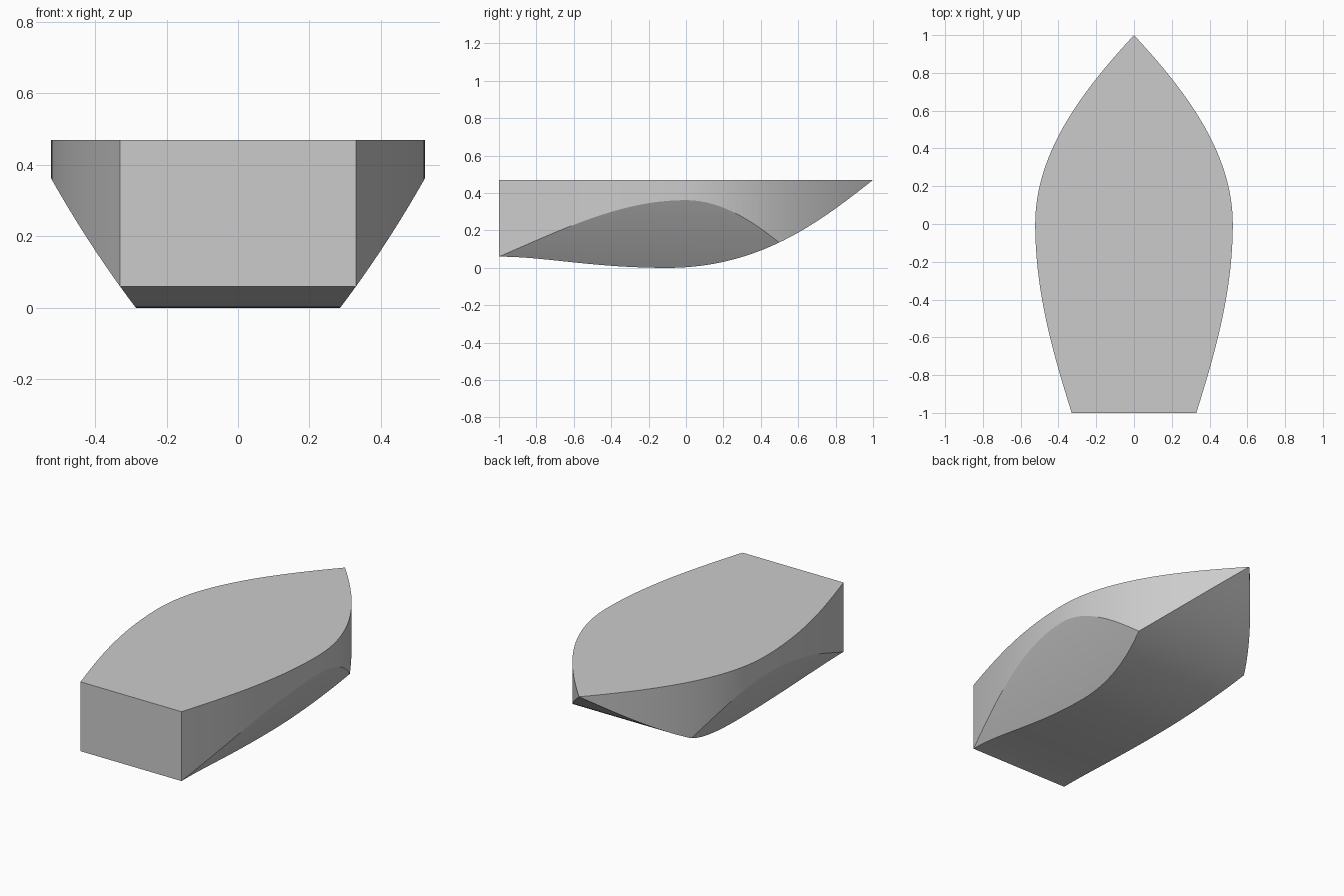
import bpy, bmesh, math
from mathutils import Vector
from mathutils.geometry import interpolate_bezier

if "Cube" in bpy.data.objects:
    bpy.data.objects.remove(bpy.data.objects["Cube"])

grey = bpy.data.materials.new("light grey")
grey.diffuse_color = (0.6, 0.6, 0.6, 1)
grey.use_nodes = True
grey.node_tree.nodes["Principled BSDF"].inputs["Base Color"].default_value = grey.diffuse_color


def curve(p0, h0, h1, p1, n=40):
    """Sampled Bezier arc as (a, b) pairs."""
    pts = interpolate_bezier(*[Vector((*p, 0)) for p in (p0, h0, h1, p1)], n)
    return [(p.x, p.y) for p in pts]


def prism(name, outline, place, depth):
    """Extrude a closed 2D outline; place(a, b, d) maps it to 3D."""
    bm = bmesh.new()
    near = [bm.verts.new(place(a, b, -depth)) for a, b in outline]
    far = [bm.verts.new(place(a, b, depth)) for a, b in outline]
    bm.faces.new(near)
    bm.faces.new(far[::-1])
    n = len(outline)
    for i in range(n):
        j = (i + 1) % n
        bm.faces.new((near[i], far[i], far[j], near[j]))
    bmesh.ops.recalc_face_normals(bm, faces=bm.faces)
    mesh = bpy.data.meshes.new(name)
    bm.to_mesh(mesh)
    bm.free()
    mesh.materials.append(grey)
    obj = bpy.data.objects.new(name, mesh)
    bpy.context.collection.objects.link(obj)
    return obj


def mirrored(half):
    """Close a right-hand half outline across x = 0."""
    return half + [(-x, y) for x, y in reversed(half) if x > 1e-6]


# Deck plan: pointed bow, widest amidships, flat stern
plan = curve((0, 1), (0.24, 0.74), (0.523, 0.40), (0.523, 0)) + \
    curve((0.523, 0), (0.523, -0.36), (0.43, -0.68), (0.33, -1))[1:]
hull = prism("boat_hull", mirrored(plan), lambda a, b, d: (a, b, d), 1)

# Side profile: flat deck and rockered bottom rising to the bow
keel = curve((-1, 0.06), (-0.75, 0.06), (-0.5, 0), (-0.1, 0)) + \
    curve((-0.1, 0), (0.4, 0), (0.72, 0.25), (1, 0.47))[1:]
side = [(-1.2, 0.47), (-1.2, 0.06)] + keel
side_cutter = prism("side_profile_cutter", side, lambda a, b, d: (d, a, b), 1.5)

# Cross-section: flared bilge panels
bilge = [(0.242, -0.05)] + curve((0.286, 0), (0.36, 0.098), (0.44, 0.215), (0.523, 0.362), 16) + \
    [(0.70, 0.68)]
section_cutter = prism("section_cutter", mirrored(bilge), lambda a, b, d: (a, d, b), 1.5)

# Intersect the three profiles
bpy.context.view_layer.objects.active = hull
hull.select_set(True)
for cutter in (side_cutter, section_cutter):
    mod = hull.modifiers.new("shape", 'BOOLEAN')
    mod.operation = 'INTERSECT'
    mod.solver = 'EXACT'
    mod.object = cutter
    bpy.ops.object.modifier_apply(modifier=mod.name)
    bpy.data.objects.remove(cutter)

bpy.ops.object.shade_smooth_by_angle(angle=math.radians(12))
